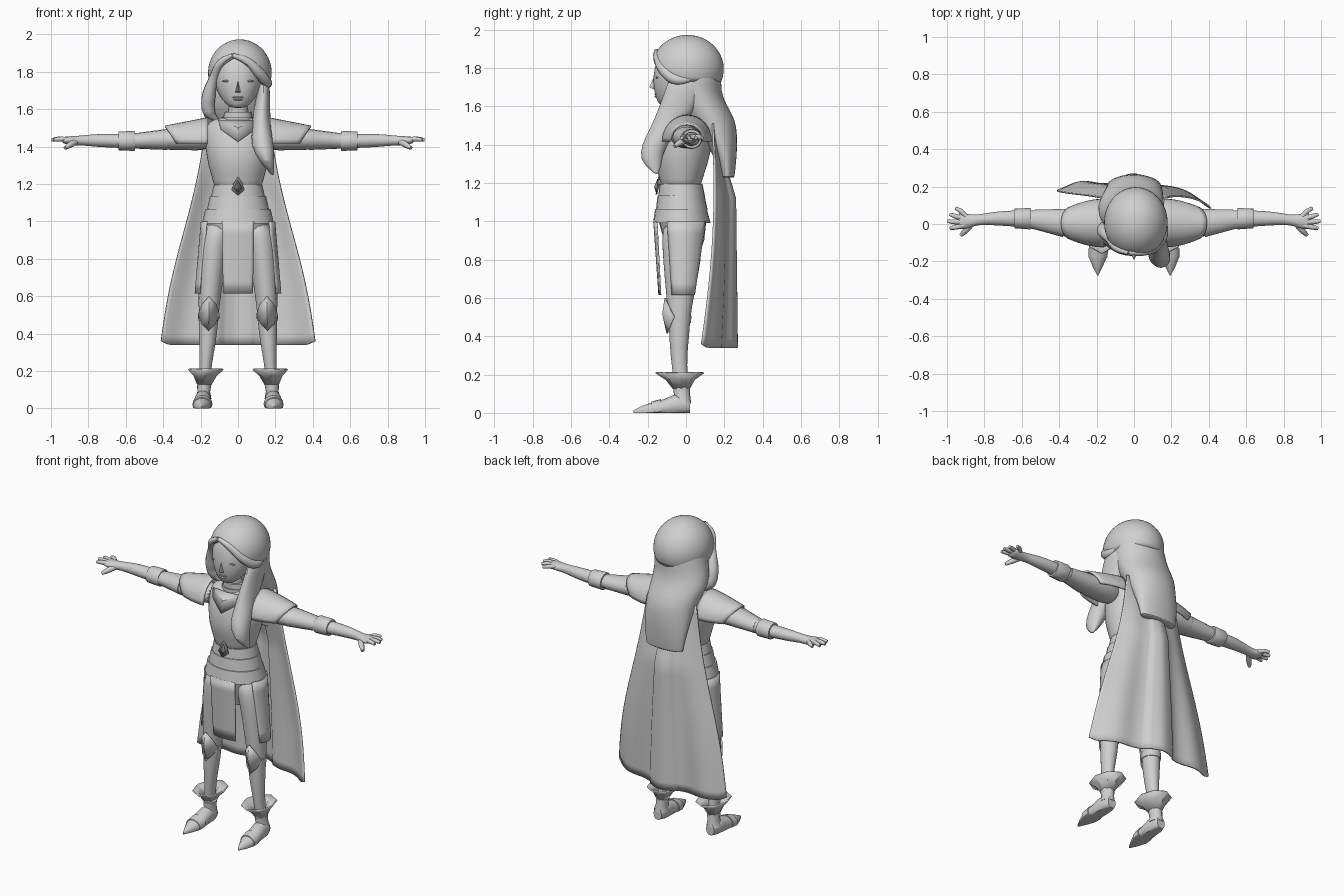
import bpy
import bmesh
from math import sin, cos, pi, radians
from mathutils import Vector

if "Cube" in bpy.data.objects:
    bpy.data.objects.remove(bpy.data.objects["Cube"], do_unlink=True)


def make_material(name, value):
    mat = bpy.data.materials.new(name)
    mat.use_nodes = True
    color = (value, value, value, 1)
    mat.diffuse_color = color
    mat.node_tree.nodes["Principled BSDF"].inputs["Base Color"].default_value = color
    return mat


plain = make_material("plain grey", 0.63)
dark = make_material("dark grey", 0.22)


def finish(obj, mirror=False, subdivide=0, thick=0, material=plain, angle=40):
    """Add material, shading and the usual modifiers."""
    obj.data.materials.clear()
    obj.data.materials.append(material)
    bpy.ops.object.select_all(action="DESELECT")
    obj.select_set(True)
    bpy.context.view_layer.objects.active = obj
    bpy.ops.object.shade_smooth_by_angle(angle=radians(angle))
    if thick:
        solid = obj.modifiers.new("thickness", "SOLIDIFY")
        solid.thickness = thick
        solid.offset = 0
    if subdivide:
        sub = obj.modifiers.new("soften", "SUBSURF")
        sub.levels = sub.render_levels = subdivide
    if mirror:
        obj.modifiers.new("both sides", "MIRROR")
    return obj


def from_bmesh(name, bm, **options):
    bmesh.ops.remove_doubles(bm, verts=bm.verts, dist=0.0005)
    bmesh.ops.recalc_face_normals(bm, faces=bm.faces)
    mesh = bpy.data.meshes.new(name)
    bm.to_mesh(mesh)
    bm.free()
    obj = bpy.data.objects.new(name, mesh)
    bpy.context.collection.objects.link(obj)
    return finish(obj, **options)


def loft(name, axis, rows, sides=16, capped=True, floor=None, **options):
    """Ellipse rings along an axis: position, two centres, two radii."""
    bm = bmesh.new()
    rings = []
    for t, ca, cb, ra, rb in rows:
        ring = []
        for i in range(sides):
            a = 2 * pi * i / sides
            p = [ca + ra * cos(a), cb + rb * sin(a)]
            p.insert("xyz".index(axis), t)
            if floor is not None:
                p[2] = max(floor, p[2])
            ring.append(bm.verts.new(p))
        rings.append(ring)
    for low, high in zip(rings, rings[1:]):
        for i in range(sides):
            j = (i + 1) % sides
            bm.faces.new((low[i], low[j], high[j], high[i]))
    if capped:
        bm.faces.new(rings[0])
        bm.faces.new(rings[-1])
    return from_bmesh(name, bm, **options)


def sheet(name, point, nu, nv, **options):
    """Surface from a function of u and v, each running 0 to 1."""
    bm = bmesh.new()
    grid = [[bm.verts.new(point(i / nu, j / nv)) for i in range(nu + 1)]
            for j in range(nv + 1)]
    for a, b in zip(grid, grid[1:]):
        for i in range(nu):
            bm.faces.new((a[i], a[i + 1], b[i + 1], b[i]))
    return from_bmesh(name, bm, **options)


def fan(name, centre, rim, **options):
    """Raised plate: a centre point joined to its rim."""
    bm = bmesh.new()
    mid = bm.verts.new(centre)
    edge = [bm.verts.new(p) for p in rim]
    for a, b in zip(edge, edge[1:] + edge[:1]):
        bm.faces.new((mid, a, b))
    return from_bmesh(name, bm, thick=0.008, angle=25, **options)


def strand(name, points, **options):
    """Round tapered tube through points with radii."""
    curve = bpy.data.curves.new(name, "CURVE")
    curve.dimensions = "3D"
    curve.bevel_depth = 1
    curve.bevel_resolution = 3
    curve.resolution_u = 6
    curve.use_fill_caps = True
    spline = curve.splines.new("BEZIER")
    spline.bezier_points.add(len(points) - 1)
    for bp, (x, y, z, r) in zip(spline.bezier_points, points):
        bp.co, bp.radius = (x, y, z), r
        bp.handle_left_type = bp.handle_right_type = "AUTO"
    obj = bpy.data.objects.new(name, curve)
    bpy.context.collection.objects.link(obj)
    bpy.ops.object.select_all(action="DESELECT")
    obj.select_set(True)
    bpy.context.view_layer.objects.active = obj
    bpy.ops.object.convert(target="MESH")
    return finish(bpy.context.object, **options)


def blob(name, location, size, **options):
    bm = bmesh.new()
    bmesh.ops.create_uvsphere(bm, u_segments=16, v_segments=8, radius=1)
    for v in bm.verts:
        v.co = Vector(location) + v.co * Vector(size)
    return from_bmesh(name, bm, **options)


# Head and face
loft("head", "z", [(1.605, 0, -.105, .03, .03), (1.625, 0, -.095, .065, .055),
     (1.67, 0, -.065, .1, .1), (1.73, 0, -.045, .125, .128), (1.79, 0, -.03, .132, .138),
     (1.86, 0, -.01, .13, .14), (1.92, 0, 0, .09, .1)], sides=24, subdivide=1)
fan("nose", (0, -.188, 1.7), [(0, -.165, 1.75), (.012, -.164, 1.69), (-.012, -.164, 1.69)])
for label, z, half in (("upper_lip", 1.664, .034), ("lower_lip", 1.652, .026)):
    blob(label, (0, -.15, z), (half, .014, .007))
blob("eye", (.058, -.152, 1.75), (.028, .006, .005), mirror=True)
loft("neck", "z", [(1.48, 0, -.01, .06, .055), (1.64, 0, -.03, .05, .05)])
for z, r in ((1.535, .08), (1.565, .07)):
    loft("neck_ring", "z", [(z - .02, 0, -.02, r + .01, r), (z + .02, 0, -.025, r, r - .005)])


# Hair
def hair_cap_point(u, v):
    a = 2 * pi * u - pi
    reach = min(1, abs(a + .17) / radians(80))
    p = radians(60 + 52 * reach) * v
    return (.01 + .164 * sin(p) * sin(a), .008 - .183 * sin(p) * cos(a), 1.795 + .172 * cos(p))


sheet("hair_cap", hair_cap_point, 48, 14, thick=0.012)
loft("back_hair", "z", [(1.9, .005, .03, .11, .11), (1.82, .005, .03, .155, .15),
     (1.75, .005, .045, .165, .142), (1.68, -.01, .055, .172, .128), (1.61, -.018, .08, .182, .13),
     (1.53, -.005, .13, .165, .13), (1.45, 0, .17, .155, .098), (1.35, 0, .205, .148, .062),
     (1.25, 0, .215, .13, .04), (1.23, 0, .215, .128, .038), (1.228, 0, .215, .12, .032)],
     sides=24, subdivide=1)
strand("fringe_left", [(-.03, -.155, 1.89, .012), (.05, -.148, 1.855, .022),
       (.115, -.115, 1.79, .03), (.155, -.05, 1.74, .028), (.15, .06, 1.75, .01)])
strand("fringe_right", [(-.03, -.155, 1.89, .01), (-.09, -.13, 1.85, .02),
       (-.128, -.08, 1.77, .025), (-.158, -.04, 1.66, .038), (-.155, -.02, 1.59, .035),
       (-.1, 0, 1.53, .005)])
loft("front_lock", "z", [(1.76, .135, -.01, .03, .08), (1.68, .138, -.015, .036, .095),
     (1.58, .125, -.05, .048, .1), (1.5, .125, -.1, .05, .08), (1.4, .13, -.17, .064, .066),
     (1.32, .155, -.182, .04, .058), (1.28, .172, -.165, .022, .035),
     (1.245, .187, -.155, .004, .006)], subdivide=1)

# Torso, collar and layered belt
loft("torso", "z", [(1.15, 0, -.03, .125, .105), (1.22, 0, -.025, .135, .11),
     (1.3, 0, -.025, .162, .142), (1.4, 0, -.012, .178, .15), (1.48, 0, 0, .18, .138),
     (1.535, 0, 0, .165, .105), (1.56, 0, -.01, .09, .06)], sides=20, subdivide=1)
fan("collar", (0, -.155, 1.5), [(-.105, -.1, 1.54), (-.09, -.125, 1.49), (0, -.168, 1.425),
    (.09, -.125, 1.49), (.105, -.1, 1.54), (0, -.115, 1.54)])
for z, r in ((1.12, .135), (1.06, .155), (.99, .18)):
    loft("belt_band", "z", [(z, 0, -.022, r + .012, r * .6 + .042),
         (z + .075, 0, -.026, r - .005, r * .5 + .045)], sides=24)
fan("pendant_frame", (0, -.142, 1.19), [(0, -.14, 1.24), (-.022, -.144, 1.205),
    (-.036, -.148, 1.17), (0, -.155, 1.14), (.036, -.148, 1.17), (.022, -.144, 1.205)],
    material=dark)
fan("pendant_gem", (0, -.162, 1.18), [(0, -.146, 1.22), (-.02, -.15, 1.175),
    (0, -.155, 1.155), (.02, -.15, 1.175)], material=dark)


# Shoulder guards and arms
def shoulder_point(u, v):
    a = radians(-92 + 184 * u)
    tip = .33 + .06 * max(0, cos(a))
    wide, tall = .125 - .04 * v * v, .132 - .045 * v
    return (.16 + (tip - .16) * v, .005 + wide * sin(a), 1.42 + tall * cos(a))


sheet("shoulder_guard", shoulder_point, 16, 8, thick=0.01, mirror=True)
loft("arm", "x", [(.13, 0, 1.44, .08, .07), (.3, 0, 1.442, .085, .06),
     (.42, .01, 1.435, .068, .054), (.55, .025, 1.43, .048, .04), (.64, .03, 1.43, .044, .038),
     (.75, .03, 1.433, .037, .036), (.84, .022, 1.433, .026, .026), (.88, .015, 1.43, .038, .026),
     (.93, .015, 1.434, .046, .02), (.94, .015, 1.435, .042, .014)], subdivide=1, mirror=True)
loft("upper_arm_guard", "x", [(.38, .005, 1.438, .075, .056), (.53, .024, 1.431, .053, .043)],
     mirror=True)
loft("wrist_cuff", "x", [(.55, .028, 1.43, .055, .05), (.555, .028, 1.43, .057, .053),
     (.635, .03, 1.43, .053, .051), (.64, .03, 1.43, .051, .048)], mirror=True)
for x, y in ((.955, .085), (.985, .052), (.997, .015), (.985, -.022)):
    strand("finger", [(.9, .015 + (y - .025) * .45, 1.437, .014),
           (x - .03, y * .8, 1.44, .013), (x, y, 1.436, .009)], mirror=True)
strand("thumb", [(.87, 0, 1.425, .017), (.9, -.035, 1.408, .016), (.925, -.06, 1.392, .01)],
       mirror=True)


# Hips and skirt panels
def skirt(name, top, bottom, **options):
    def point(u, v):
        a = radians(top[0] + (top[1] - top[0]) * u) * (1 - v)
        a += radians(bottom[0] + (bottom[1] - bottom[0]) * u) * v
        return ((.195 + .033 * v) * sin(a), -.02 - (.147 - .027 * v) * cos(a), 1.0 - .385 * v)
    sheet(name, point, 10, 6, thick=0.008, **options)


skirt("front_panel", (-26, 26), (-20, 20))
skirt("hip_panel", (58, 145), (64, 122), mirror=True)
loft("hips", "z", [(.82, 0, -.01, .13, .075), (.9, 0, -.01, .165, .105),
     (1.02, 0, -.02, .17, .128)], sides=24)

# Legs, knee guards and boots
loft("leg", "z", [(1.0, .1, -.02, .075, .1), (.92, .118, -.02, .084, .108),
     (.8, .135, -.02, .076, .102), (.62, .15, -.03, .062, .075), (.5, .157, -.035, .054, .058),
     (.4, .16, -.035, .05, .053), (.3, .167, -.038, .039, .044), (.2, .175, -.03, .03, .038),
     (.06, .185, -.02, .032, .04)], subdivide=1, mirror=True)
loft("knee_band", "z", [(.47, .157, -.035, .056, .06), (.505, .156, -.035, .058, .064)],
     mirror=True)
fan("knee_guard", (.155, -.12, .515), [(.155, -.108, .6), (.118, -.09, .555), (.1, -.06, .5),
    (.125, -.085, .45), (.158, -.098, .415), (.19, -.085, .45), (.212, -.06, .5),
    (.192, -.09, .555)], mirror=True)
loft("boot_cuff", "z", [(.21, .172, -.033, .092, .125), (.175, .176, -.03, .058, .073),
     (.13, .18, -.025, .036, .043)], sides=8, capped=False, thick=0.008, angle=25, mirror=True)
loft("boot_ankle", "z", [(.14, .18, -.025, .04, .044), (.09, .183, -.02, .034, .042),
     (.05, .186, -.018, .044, .045)], mirror=True)
loft("boot_foot", "y", [(.022, .186, .035, .028, .04), (-.01, .187, .04, .042, .052),
     (-.06, .188, .04, .045, .055), (-.12, .19, .025, .048, .045), (-.18, .193, .016, .047, .038),
     (-.23, .194, .01, .026, .026), (-.275, .194, .004, .003, .01)], floor=0, mirror=True)
loft("toe_cap", "y", [(-.13, .19, .025, .053, .047), (-.18, .193, .018, .05, .041)],
     floor=0, mirror=True)


# Cape with a raised centre pleat and softly rippled sides
def cape_point(u, v):
    s = 2 * u - 1
    middle = .14 + .1 * min(1, 3 * v)
    edge = .14 + .02 * sin(pi * v) - .045 * v * v if s > 0 else .14 + .05 * v
    y = middle + (edge - middle) * abs(s) ** 1.4
    y += .014 * v * cos(9 * s) + (.012 if abs(s) < .25 else 0) * min(1, 3 * v)
    z = 1.51 - 1.17 * v + .02 * v * max(0, abs(s) - .9) / .1
    return ((.172 + .24 * v - .012 * sin(2 * pi * v)) * s, y, z)


sheet("cape", cape_point, 48, 24, thick=0.01)
